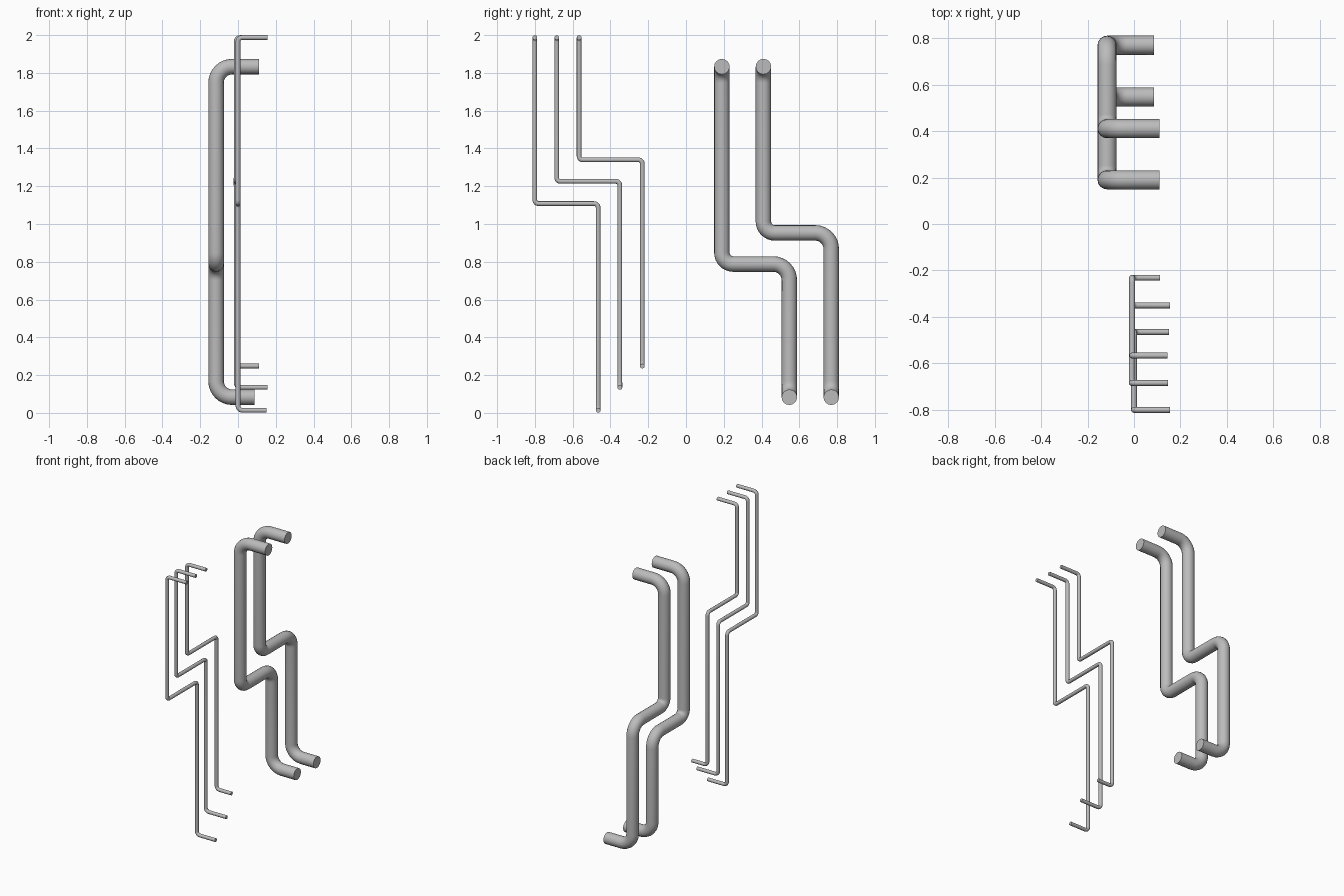
import bpy
import math
from mathutils import Vector

cube = bpy.data.objects.get("Cube")
if cube:
    bpy.data.objects.remove(cube, do_unlink=True)

grey = bpy.data.materials.new("pipe_grey")
grey.use_nodes = True
colour = (0.5, 0.5, 0.5, 1)
grey.diffuse_color = colour
grey.node_tree.nodes["Principled BSDF"].inputs["Base Color"].default_value = colour


def rounded_path(corners, bends, steps=8):
    """Replace each inner corner with a circular arc."""
    path = [corners[0]]
    for before, corner, after, r in zip(corners, corners[1:], corners[2:], bends):
        a = (before - corner).normalized()
        b = (after - corner).normalized()
        centre = corner + (a + b) * r
        for i in range(steps + 1):
            t = math.pi / 2 * i / steps
            path.append(centre - b * r * math.cos(t) - a * r * math.sin(t))
    path.append(corners[-1])
    return path


def pipe(name, radius, bends, x, ends, ys, zs):
    """Pipe with a sideways jog and both ends turned towards +x."""
    (top_end, low_end), (y1, y2), (top, jog, low) = ends, ys, zs
    corners = [Vector(p) for p in (
        (top_end, y1, top), (x, y1, top), (x, y1, jog),
        (x, y2, jog), (x, y2, low), (low_end, y2, low))]
    path = rounded_path(corners, bends)
    curve = bpy.data.curves.new(name, "CURVE")
    curve.dimensions = "3D"
    curve.bevel_depth = radius
    curve.bevel_resolution = 6
    curve.use_fill_caps = True
    spline = curve.splines.new("POLY")
    spline.points.add(len(path) - 1)
    for point, co in zip(spline.points, path):
        point.co = (*co, 1)
    curve.materials.append(grey)
    obj = bpy.data.objects.new(name, curve)
    bpy.context.collection.objects.link(obj)
    bpy.ops.object.select_all(action="DESELECT")
    obj.select_set(True)
    bpy.context.view_layer.objects.active = obj
    bpy.ops.object.convert(target="MESH")
    bpy.ops.object.shade_smooth_by_angle(angle=math.radians(40))


# Thick pipes
thick = (0.041, (0.085, 0.06, 0.085, 0.085), -0.116, (0.11, 0.087))
pipe("thick_pipe_inner", *thick, (0.19, 0.547), (1.833, 0.788, 0.083))
pipe("thick_pipe_outer", *thick, (0.41, 0.769), (1.833, 0.953, 0.083))

# Thin pipes
thin = (0.0125, (0.022, 0.018, 0.022, 0.025))
pipe("thin_pipe_front", *thin, 0.0, (0.155, 0.15), (-0.8, -0.465), (1.987, 1.108, 0.0135))
pipe("thin_pipe_middle", *thin, -0.01, (0.147, 0.155), (-0.684, -0.35), (1.987, 1.226, 0.135))
pipe("thin_pipe_back", *thin, -0.008, (0.145, 0.112), (-0.566, -0.231), (1.987, 1.34, 0.248))
